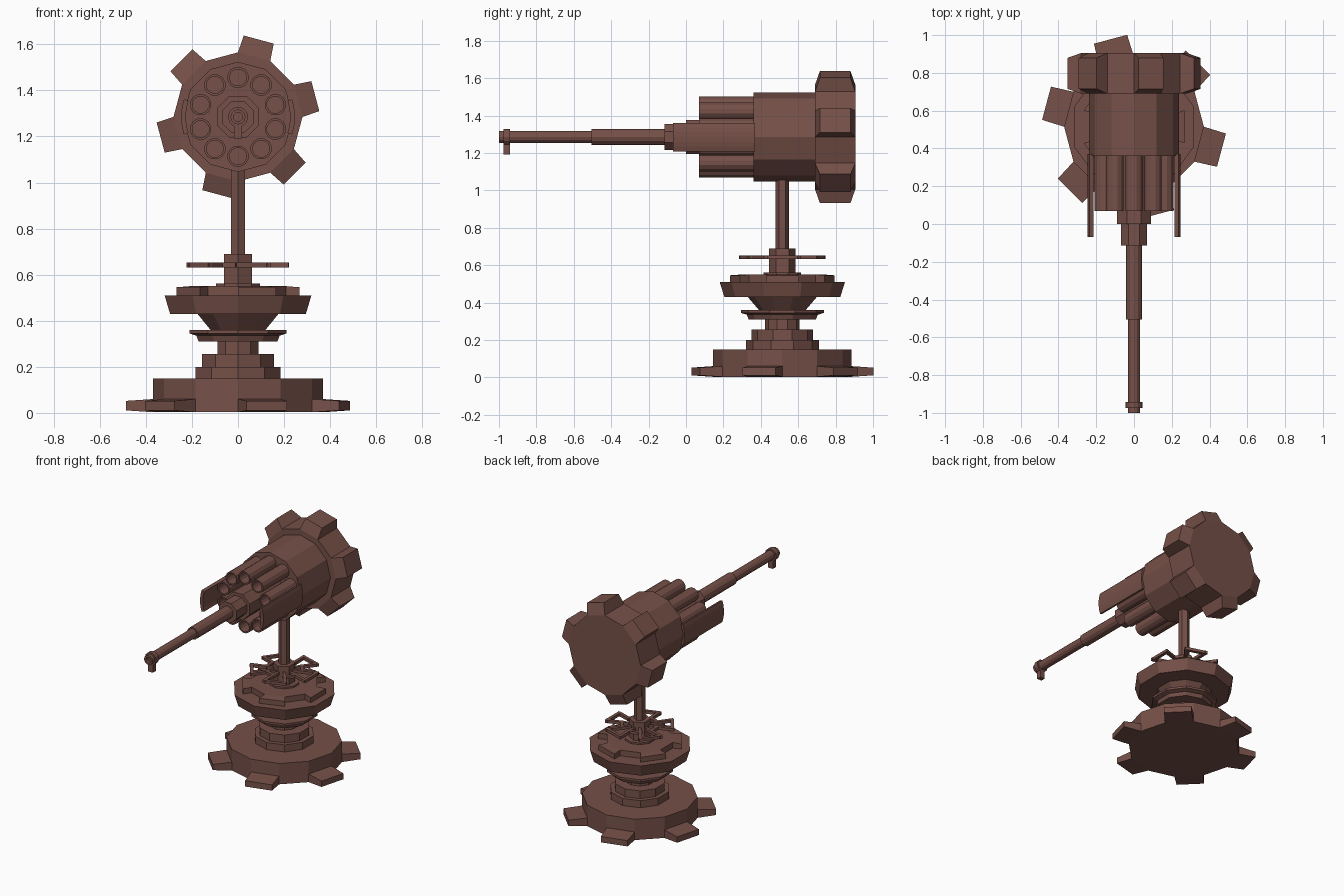
import bpy, bmesh
from math import sin, cos, radians, pi, atan2
from mathutils import Vector

if "Cube" in bpy.data.objects:
    bpy.data.objects.remove(bpy.data.objects["Cube"])

STAND_Y, GUN_Z = 0.515, 1.285
mat = bpy.data.materials.new("dark_bronze")
mat.diffuse_color = (0.18, 0.08, 0.065, 1)
mat.use_nodes = True
mat.node_tree.nodes["Principled BSDF"].inputs["Base Color"].default_value = mat.diffuse_color


def stand(x, y, z):          # vertical axis of the pedestal
    return Vector((x, y + STAND_Y, z))


def gun(x, y, z):            # horizontal axis: local z runs along world y
    return Vector((x, z, y + GUN_Z))


def finish(bm, name, place):
    for v in bm.verts:
        v.co = place(*v.co)
    bmesh.ops.recalc_face_normals(bm, faces=bm.faces)
    me = bpy.data.meshes.new(name)
    bm.to_mesh(me)
    bm.free()
    me.materials.append(mat)
    ob = bpy.data.objects.new(name, me)
    bpy.context.collection.objects.link(ob)
    return ob


def lathe(name, place, profile, sides, phase=0, centre=(0, 0), teeth=None):
    """Faceted turned part; teeth = (parity, length, tangent scale, axial scale) on the first band."""
    bm = bmesh.new()
    rings = []
    for r, z in profile:
        rings.append([bm.verts.new((centre[0] + r * cos(radians(phase) + 2 * pi * i / sides),
                                    centre[1] + r * sin(radians(phase) + 2 * pi * i / sides), z))
                      for i in range(sides)])
    bands = []
    for a, b in zip(rings, rings[1:]):
        bands.append([bm.faces.new((a[i], a[(i + 1) % sides], b[(i + 1) % sides], b[i]))
                      for i in range(sides)])
    bm.faces.new(rings[0][::-1])
    bm.faces.new(rings[-1])
    if teeth:
        parity, length, st, sz = teeth
        for f in bands[0][parity::2]:
            c = f.calc_center_median()
            out = Vector((c.x, c.y, 0)).normalized() * length
            new = bmesh.ops.extrude_face_region(bm, geom=[f])["geom"]
            bm.faces.remove(f)
            for v in [g for g in new if isinstance(g, bmesh.types.BMVert)]:
                o = v.co - c
                v.co = c + out + Vector((o.x * st, o.y * st, o.z * sz))
    return finish(bm, name, place)


def add_box(bm, a, b, width, z0, z1):
    """Flat bar between two plan points."""
    a, b = Vector(a), Vector(b)
    d = (b - a).normalized()
    n = Vector((-d.y, d.x)) * width / 2
    a, b = a - d * width / 2, b + d * width / 2
    plan = [a - n, b - n, b + n, a + n]
    lo = [bm.verts.new((p.x, p.y, z0)) for p in plan]
    hi = [bm.verts.new((p.x, p.y, z1)) for p in plan]
    bm.faces.new(lo[::-1])
    bm.faces.new(hi)
    for i in range(4):
        j = (i + 1) % 4
        bm.faces.new((lo[i], lo[j], hi[j], hi[i]))


# Pedestal
lathe("base", stand, [(.37, 0.003), (.37, .06), (.37, .15)], 12, 0, teeth=(1, .122, .95, .72))
lathe("pedestal", stand, [(.195, .15), (.195, .2), (.165, .2), (.165, .255), (.093, .255),
                          (.093, .31), (.18, .31), (.19, .335), (.222, .345), (.222, .36),
                          (.125, .36), (.185, .43), (.31, .43), (.335, .51)], 10, 18)
lathe("bowl_gear", stand, [(.22, .505), (.22, .55)], 10, 18, teeth=(1, .057, 1.27, .8))
lathe("collar_foot", stand, [(.1, .545), (.1, .562)], 10, 18)
lathe("collar", stand, [(.07, .55), (.07, .69)], 6, 30)
lathe("post", stand, [(.036, .68), (.036, 1.08)], 6, 30)

# Open toothed ring with spokes around the collar
bm = bmesh.new()
pts, inner = [], []
for k in range(5):
    for da, r in ((-18, .12), (-18, .218), (18, .218), (18, .12)):
        a = radians(72 * k + da)
        pts.append((r * cos(a), r * sin(a)))
for i in range(20):
    add_box(bm, pts[i], pts[(i + 1) % 20], .022, .632, .652)
for k in range(10):
    a = radians(36 * k + 18)
    add_box(bm, (.04 * cos(a), .04 * sin(a)), (.12 * cos(a), .12 * sin(a)), .02, .632, .652)
finish(bm, "spoked_ring", stand)

# Gun body
lathe("rear_gear", gun, [(.28, .69), (.28, .905)], 12, 0, teeth=(0, .077, .93, .76))
lathe("drum", gun, [(.239, .36), (.239, .7)], 12)

# Ring of ten hollow tubes
for k in range(10):
    a = radians(90 + 36 * k)
    lathe(f"tube_{k + 1}", gun, [(.047, .37), (.047, .07), (.037, .07), (.037, .33)], 12, 15,
          (.171 * cos(a), .171 * sin(a)))

# Curved side shields
for name, mid in (("shield_right", 0), ("shield_left", 180)):
    bm = bmesh.new()
    rows = []
    n = 6
    for i in range(n + 1):
        a = radians(mid - 18 + 36 * i / n)
        rows.append([bm.verts.new((r * cos(a), r * sin(a), z))
                     for r, z in ((.226, -.07), (.247, -.07), (.247, .37), (.226, .37))])
    for p, q in zip(rows, rows[1:]):
        for i in range(4):
            j = (i + 1) % 4
            bm.faces.new((p[i], p[j], q[j], q[i]))
    bm.faces.new(rows[0])
    bm.faces.new(rows[-1][::-1])
    finish(bm, name, gun)

# Main barrel, stepped and hollow at the muzzle
lathe("barrel_hub", gun, [(.098, .37), (.098, 0), (.074, 0), (.074, -.115)], 8, 22.5)
lathe("barrel", gun, [(.043, -.1), (.043, -.505), (.033, -.505), (.033, -1), (.02, -1), (.02, -.85)], 12)
lathe("muzzle_ring", gun, [(.044, -.975), (.044, -.942)], 12)
bm = bmesh.new()
add_box(bm, (0, -.075), (0, -.04), .036, -.975, -.942)
finish(bm, "muzzle_sight", gun)
